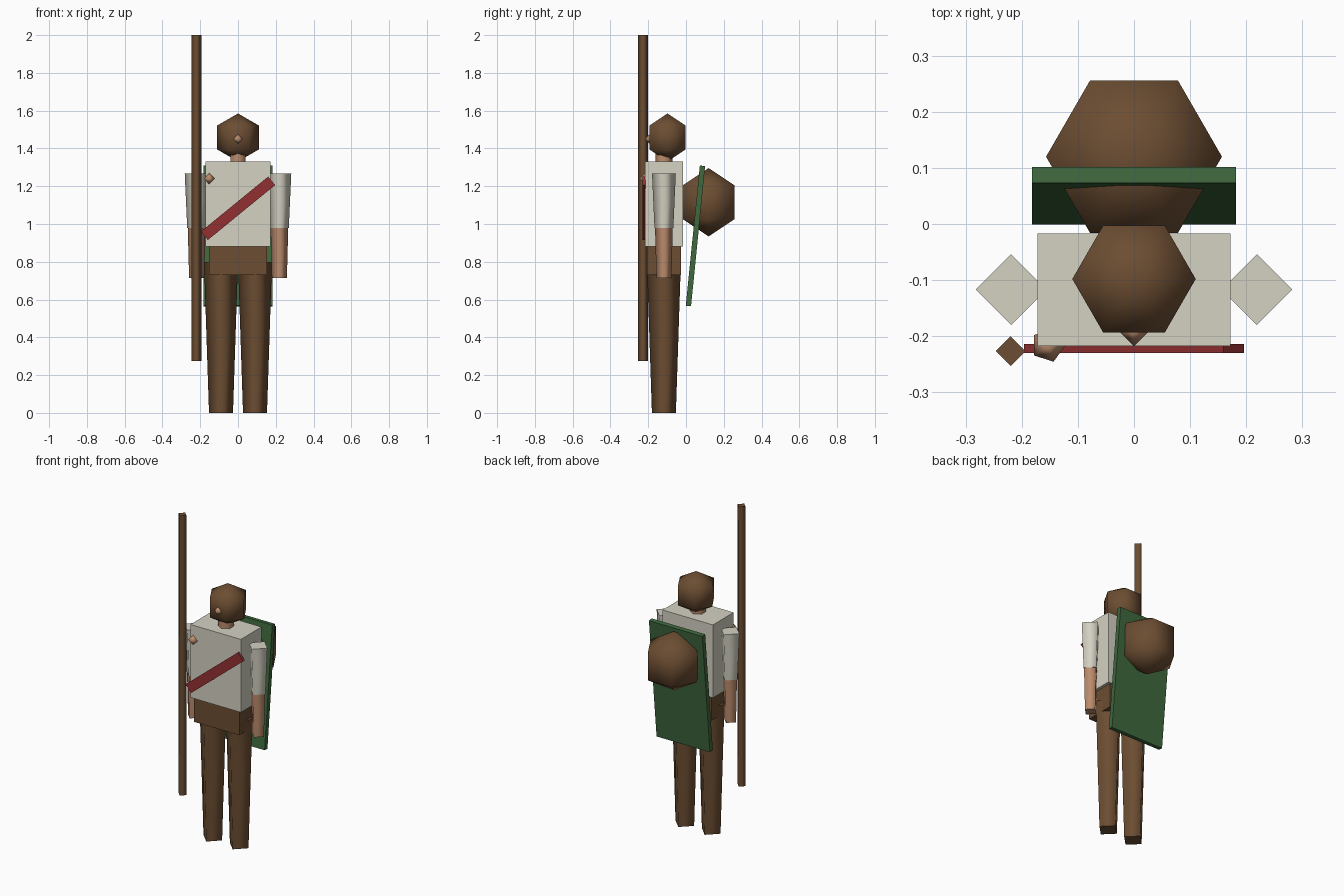
import bpy, bmesh
from math import sin, cos, pi

cube = bpy.data.objects.get("Cube")
if cube:
    bpy.data.objects.remove(cube, do_unlink=True)


def material(name, rgb):
    m = bpy.data.materials.new(name)
    m.use_nodes = True
    m.diffuse_color = (*rgb, 1)
    m.node_tree.nodes["Principled BSDF"].inputs["Base Color"].default_value = (*rgb, 1)
    return m


BROWN = material("leather_brown", (0.15, 0.075, 0.032))
CLOTH = material("off_white_cloth", (0.66, 0.64, 0.54))
SKIN = material("skin", (0.5, 0.26, 0.15))
RED = material("strap_red", (0.29, 0.03, 0.03))
GREEN = material("board_green", (0.05, 0.14, 0.048))


def finish(bm, name, mat, loc, rot):
    bmesh.ops.recalc_face_normals(bm, faces=bm.faces)
    mesh = bpy.data.meshes.new(name)
    bm.to_mesh(mesh)
    bm.free()
    mesh.materials.append(mat)
    ob = bpy.data.objects.new(name, mesh)
    ob.location, ob.rotation_euler = loc, rot
    bpy.context.collection.objects.link(ob)
    return ob


def box(name, mat, size, loc, rot=(0, 0, 0)):
    bm = bmesh.new()
    bmesh.ops.create_cube(bm, size=1)
    bmesh.ops.scale(bm, vec=size, verts=bm.verts)
    return finish(bm, name, mat, loc, rot)


def lathe(name, mat, profile, sides, loc, turn=0):
    """Spin (radius, height) points: smooth sides, flat end caps."""
    bm = bmesh.new()
    rings = []
    for r, z in profile:
        count = sides if r else 1
        rings.append([bm.verts.new((r * cos(turn + 2 * pi * i / sides),
                                    r * sin(turn + 2 * pi * i / sides), z))
                      for i in range(count)])
    for low, high in zip(rings, rings[1:]):
        for i in range(sides):
            j = (i + 1) % sides
            ring = [low[i % len(low)], low[j % len(low)],
                    high[j % len(high)], high[i % len(high)]]
            bm.faces.new(list(dict.fromkeys(ring))).smooth = True
    for end in (rings[0], rings[-1]):
        if len(end) > 2:
            bm.faces.new(end)
    return finish(bm, name, mat, loc, (0, 0, 0))


def ball(name, mat, radius, sides, bands, loc):
    angles = [pi * k / bands for k in range(bands + 1)]
    profile = [(0 if k in (0, bands) else radius * sin(a), -radius * cos(a))
               for k, a in enumerate(angles)]
    return lathe(name, mat, profile, sides, loc)


BODY_Y = -0.117

# Trunk
box("torso", CLOTH, (0.344, 0.201, 0.45), (0, BODY_Y, 1.105))
box("hips", BROWN, (0.308, 0.181, 0.15), (0, BODY_Y, 0.806))
lathe("neck", SKIN, [(0.045, 1.32), (0.045, 1.41)], 6, (0, BODY_Y, 0), pi / 2)

# Head and nose
ball("head", BROWN, 0.127, 6, 3, (0, -0.098, 1.458))
ball("nose", SKIN, 0.03, 4, 2, (0, -0.188, 1.45))

# Limbs
for side, s in (("left", 1), ("right", -1)):
    lathe(side + "_leg", BROWN, [(0.0635, 0), (0.09, 0.8)], 4, (0.09 * s, BODY_Y, 0))
    lathe(side + "_sleeve", CLOTH, [(0.05, 0.98), (0.063, 1.267)], 4, (0.219 * s, BODY_Y, 0))
    lathe(side + "_forearm", SKIN, [(0.04, 0.715), (0.047, 0.985)], 4, (0.219 * s, BODY_Y, 0))

# Chest strap and the small fist beside the staff
box("chest_strap", RED, (0.46, 0.016, 0.058), (0, -0.222, 1.083), (0, -0.685, 0))
ball("fist", SKIN, 0.031, 5, 2, (-0.153, -0.216, 1.24))

# Staff
lathe("staff", BROWN, [(0.0265, 0.276), (0.0265, 2)], 4, (-0.22, -0.2265, 0))

# Leaning back board and the round pack on it
box("back_board", GREEN, (0.364, 0.028, 0.746), (0, 0.05, 0.937), (-0.1, 0, 0))
ball("round_pack", BROWN, 0.181, 6, 3, (0, 0.12, 1.115))
